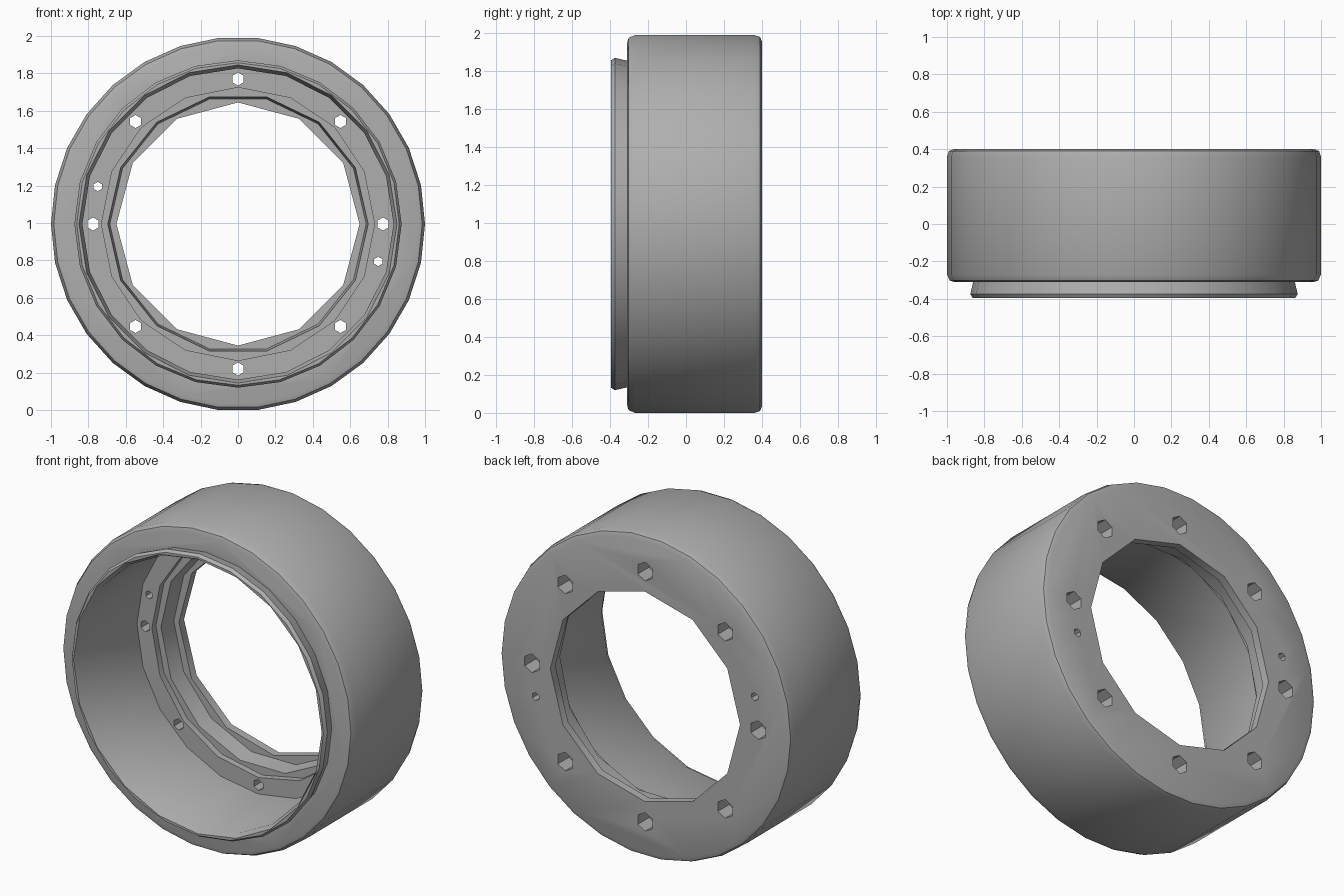
import bpy, bmesh, math
from mathutils import Vector

cube = bpy.data.objects.get("Cube")
if cube:
    bpy.data.objects.remove(cube, do_unlink=True)

CENTRE_Z = 0.9945

grey = bpy.data.materials.new("satin grey")
grey.use_nodes = True
grey.diffuse_color = (0.43, 0.43, 0.43, 1)
grey.node_tree.nodes["Principled BSDF"].inputs["Base Color"].default_value = grey.diffuse_color


def add_lathe(bm, profile, sides, x=0.0, z=0.0, phase=0.0):
    """Closed solid turned around the y axis from (radius, y) points."""
    rings = []
    for r, y in profile:
        angles = [phase + math.tau * i / sides for i in range(sides)]
        rings.append([bm.verts.new((x + r * math.cos(a), y, z + r * math.sin(a))) for a in angles])
    for lower, upper in zip(rings, rings[1:]):
        for i in range(sides):
            j = (i + 1) % sides
            bm.faces.new((lower[i], lower[j], upper[j], upper[i]))
    bm.faces.new(rings[0])
    bm.faces.new(rings[-1])


def finish(bm, name):
    bmesh.ops.recalc_face_normals(bm, faces=bm.faces[:])
    mesh = bpy.data.meshes.new(name)
    bm.to_mesh(mesh)
    bm.free()
    mesh.materials.append(grey)
    obj = bpy.data.objects.new(name, mesh)
    obj.location.z = CENTRE_Z
    bpy.context.collection.objects.link(obj)
    return obj


def turned(name, profile, sides):
    bm = bmesh.new()
    add_lathe(bm, profile, sides)
    return finish(bm, name)


def drilled(name, spots, radius, start, end):
    bm = bmesh.new()
    for x, z in spots:
        add_lathe(bm, [(radius, start), (radius, end)], 6, x, z, math.pi / 6)
    return finish(bm, name)


def combine(target, other, operation):
    mod = target.modifiers.new("combine", 'BOOLEAN')
    mod.object, mod.operation, mod.solver = other, operation, 'EXACT'
    bpy.context.view_layer.objects.active = target
    bpy.ops.object.modifier_apply(modifier=mod.name)
    bpy.data.objects.remove(other, do_unlink=True)


# Outer drum with rounded rims, and the raised front lip
housing = turned("ring_housing", [(0.96, -0.31), (0.985, -0.302), (1, -0.27),
                                  (1, 0.36), (0.99, 0.39), (0.965, 0.4)], 30)
lip = turned("front_lip", [(0.855, -0.2), (0.86, -0.31), (0.875, -0.375), (0.862, -0.395)], 24)
combine(housing, lip, 'UNION')

# Main bore, stepped seat and back opening
bores = [("main_bore", [(0.855, -0.45), (0.85, -0.39), (0.832, -0.36), (0.832, 0.2)], 20),
         ("seat_step", [(0.73, 0.1), (0.73, 0.24)], 16),
         ("seat_taper", [(0.705, 0.15), (0.685, 0.35)], 14),
         ("back_opening", [(0.65, 0.1), (0.65, 0.5)], 12)]
for name, profile, sides in bores:
    combine(housing, turned(name, profile, sides), 'DIFFERENCE')

# Eight bolt holes with wide sockets behind, and two pin holes
bolts = [(0.775 * math.cos(k * math.pi / 4), 0.775 * math.sin(k * math.pi / 4)) for k in range(8)]
pins = [(-0.75, 0.2), (0.75, -0.2)]
combine(housing, drilled("bolt_holes", bolts, 0.035, 0.1, 0.5), 'DIFFERENCE')
combine(housing, drilled("bolt_sockets", bolts, 0.058, 0.29, 0.5), 'DIFFERENCE')
combine(housing, drilled("pin_holes", pins, 0.025, 0.1, 0.5), 'DIFFERENCE')

# Smooth walls, sharp edges
bpy.ops.object.select_all(action='DESELECT')
housing.select_set(True)
bpy.context.view_layer.objects.active = housing
bpy.ops.object.shade_smooth_by_angle(angle=math.radians(32))
